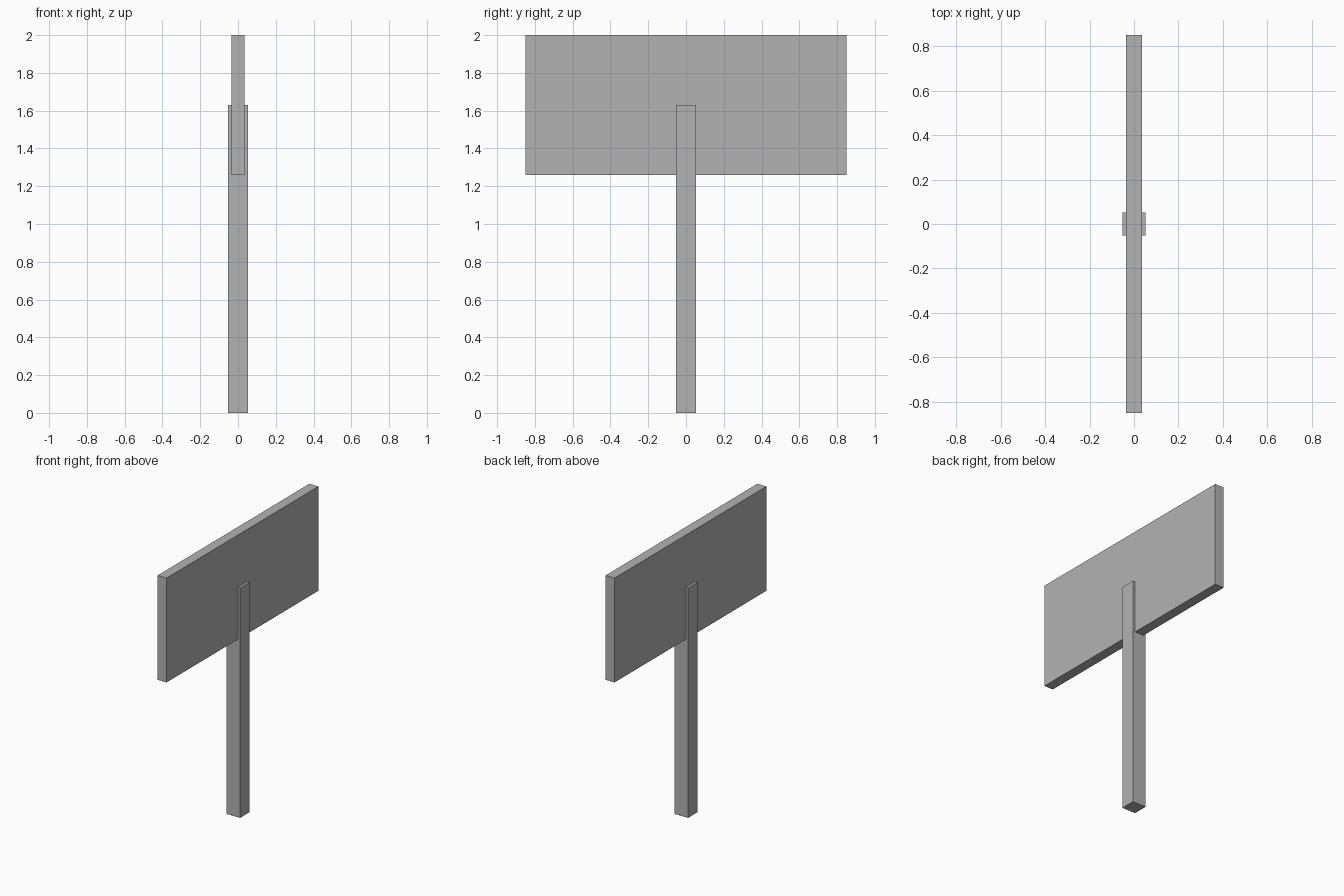
import bpy

if "Cube" in bpy.data.objects:
    bpy.data.objects.remove(bpy.data.objects["Cube"])

grey = bpy.data.materials.new("plain_grey")
grey.diffuse_color = (0.45, 0.45, 0.45, 1.0)
grey.use_nodes = True
grey.node_tree.nodes["Principled BSDF"].inputs["Base Color"].default_value = grey.diffuse_color


def box(name, size, z_bottom):
    """Box centred on x and y, with its base at z_bottom."""
    bpy.ops.mesh.primitive_cube_add(size=1, location=(0, 0, z_bottom + size[2] / 2))
    ob = bpy.context.object
    ob.name = name
    ob.scale = size
    bpy.ops.object.transform_apply(location=False, rotation=False, scale=True)
    ob.data.materials.append(grey)
    return ob


# Square post, reaching halfway up the board
box("post", (0.105, 0.105, 1.63), 0.0)

# Wide sign board
box("sign_board", (0.07, 1.70, 0.74), 1.26)
